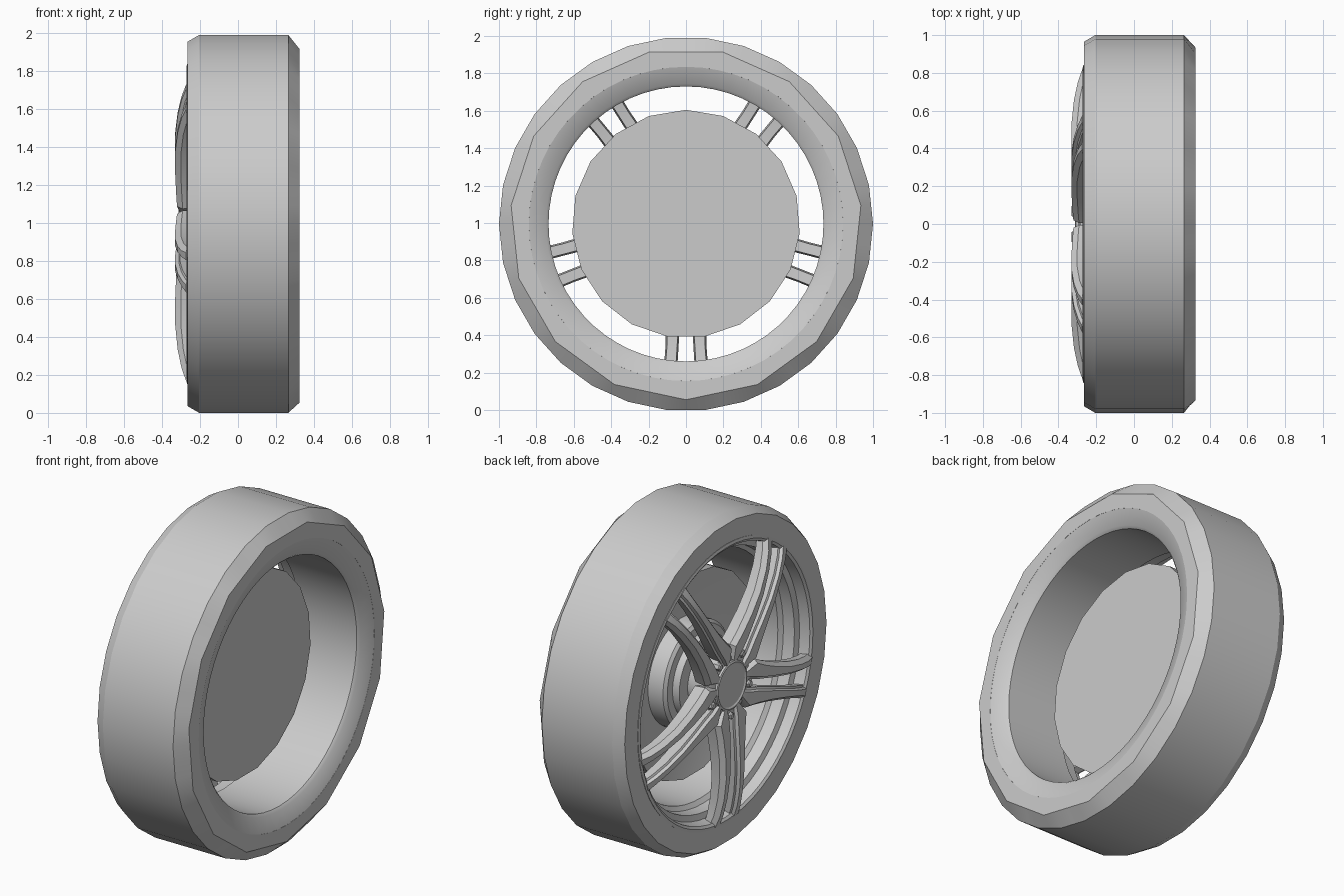
import bpy, bmesh, math

cube = bpy.data.objects.get("Cube")
if cube:
    bpy.data.objects.remove(cube)

AXLE_Z = 0.995   # height of the wheel centre
SAMPLES = 60     # shared sample count for every lathed ring

grey = bpy.data.materials.new("plain grey")
grey.use_nodes = True
GREY = (0.6, 0.6, 0.6, 1)
grey.diffuse_color = GREY
grey.node_tree.nodes["Principled BSDF"].inputs["Base Color"].default_value = GREY


def finish(name, bm, angle=30):
    bmesh.ops.recalc_face_normals(bm, faces=bm.faces)
    mesh = bpy.data.meshes.new(name)
    bm.to_mesh(mesh)
    bm.free()
    mesh.materials.append(grey)
    ob = bpy.data.objects.new(name, mesh)
    bpy.context.collection.objects.link(ob)
    bpy.ops.object.select_all(action="DESELECT")
    ob.select_set(True)
    bpy.context.view_layer.objects.active = ob
    bpy.ops.object.shade_smooth_by_angle(angle=math.radians(angle))
    return ob


def polar(x, r, a, t=0.0):
    """Point at radius r and angle a around the axle, shifted sideways by t."""
    return (x, r * math.cos(a) - t * math.sin(a),
            AXLE_Z + r * math.sin(a) + t * math.cos(a))


def polygon_radius(r, sides, phase, a):
    """Distance to the edge of a regular polygon in direction a."""
    step = 2 * math.pi / sides
    local = (a - phase + 1e-6) % step - step / 2
    return r * math.cos(step / 2) / math.cos(local)


def bridge(bm, a, b):
    for i in range(len(a)):
        j = (i + 1) % len(a)
        bm.faces.new((a[i], a[j], b[j], b[i]))


def lathe(name, profile, closed=False, samples=SAMPLES, start=0.0):
    """Rings of (x, radius[, sides, phase in degrees]) around the axle."""
    bm = bmesh.new()
    rings = []
    for x, r, *poly in profile:
        ring = []
        for i in range(samples):
            a = start + 2 * math.pi * i / samples
            rad = polygon_radius(r, poly[0], math.radians(poly[1]), a) if poly else r
            ring.append(bm.verts.new(polar(x, rad, a)))
        rings.append(ring)
    for a, b in zip(rings, rings[1:]):
        bridge(bm, a, b)
    if closed:
        bridge(bm, rings[-1], rings[0])
    else:
        bm.faces.new(rings[0])
        bm.faces.new(rings[-1])
    return finish(name, bm)


# Tyre: coarse tread, coarser chamfer on the inboard side
lathe("tyre", [
    (-0.265, 0.84), (-0.265, 0.965, 30, 0), (-0.205, 1.0, 30, 0),
    (0.265, 1.0, 30, 0), (0.325, 0.94, 15, -90), (0.325, 0.84),
    (0.2, 0.82), (-0.2, 0.82)], closed=True)

# Rim: stepped outboard lip, long barrel, dished inboard flange
lathe("rim", [
    (-0.268, 0.842), (-0.272, 0.825), (-0.262, 0.81), (-0.2, 0.8),
    (-0.19, 0.765), (-0.12, 0.76), (-0.1, 0.735), (0.28, 0.735),
    (0.295, 0.75), (0.325, 0.842), (0.2, 0.83), (-0.2, 0.83)], closed=True)

# Brake drum: flat back plate, dished front, raised hub
lathe("brake_disc", [
    (0.06, 0.61), (-0.05, 0.61), (0.03, 0.33)],
    samples=19, start=math.pi / 2)
lathe("brake_hub", [
    (0.04, 0.32), (-0.07, 0.32), (-0.085, 0.30), (-0.085, 0.25),
    (-0.13, 0.25), (-0.13, 0.18)])

# Wheel centre
lathe("hub", [(-0.1, 0.16), (-0.22, 0.2), (-0.285, 0.2), (-0.295, 0.18)])
lathe("centre_cap", [
    (-0.28, 0.145), (-0.308, 0.145), (-0.312, 0.135), (-0.306, 0.125)])

# Stations along one bar: radius, inner edge, outer edge, face x, depth
STATIONS = [
    (0.13, 0.025, 0.09, -0.308, 0.09),
    (0.20, 0.025, 0.14, -0.321, 0.10),
    (0.28, 0.022, 0.125, -0.326, 0.10),
    (0.40, 0.026, 0.112, -0.331, 0.095),
    (0.53, 0.032, 0.107, -0.331, 0.09),
    (0.66, 0.040, 0.110, -0.318, 0.085),
    (0.76, 0.046, 0.118, -0.297, 0.08),
    (0.825, 0.050, 0.130, -0.274, 0.07),
]


def spoke_bar(name, angle, side):
    bm = bmesh.new()
    rings = []
    for r, inner, outer, face, depth in STATIONS:
        section = [
            (inner + 0.008, face + depth), (inner, face + 0.025),
            (inner + 0.012, face + 0.02), (inner + 0.018, face),
            (outer - 0.02, face), (outer, face + 0.03),
            (outer - 0.008, face + depth)]
        rings.append([bm.verts.new(polar(x, r, angle, side * t))
                      for t, x in section])
    for a, b in zip(rings, rings[1:]):
        bridge(bm, a, b)
    bm.faces.new(rings[0])
    bm.faces.new(rings[-1])
    finish(name, bm, 35)


def lug_bolt(name, angle):
    bm = bmesh.new()
    rings = [[bm.verts.new(polar(x, 0.185 + r * math.cos(k * math.pi / 3), angle,
                                 r * math.sin(k * math.pi / 3))) for k in range(6)]
             for x, r in ((-0.27, 0.022), (-0.306, 0.022), (-0.312, 0.016))]
    for a, b in zip(rings, rings[1:]):
        bridge(bm, a, b)
    bm.faces.new(rings[0])
    bm.faces.new(rings[-1])
    finish(name, bm)


# Five twin spokes, each with a bolt at the root of its slot
for n in range(5):
    angle = math.radians(-90 + 72 * n)
    for side, label in ((-1, "a"), (1, "b")):
        spoke_bar(f"spoke_{n + 1}_{label}", angle, side)
    lug_bolt(f"lug_bolt_{n + 1}", angle)
